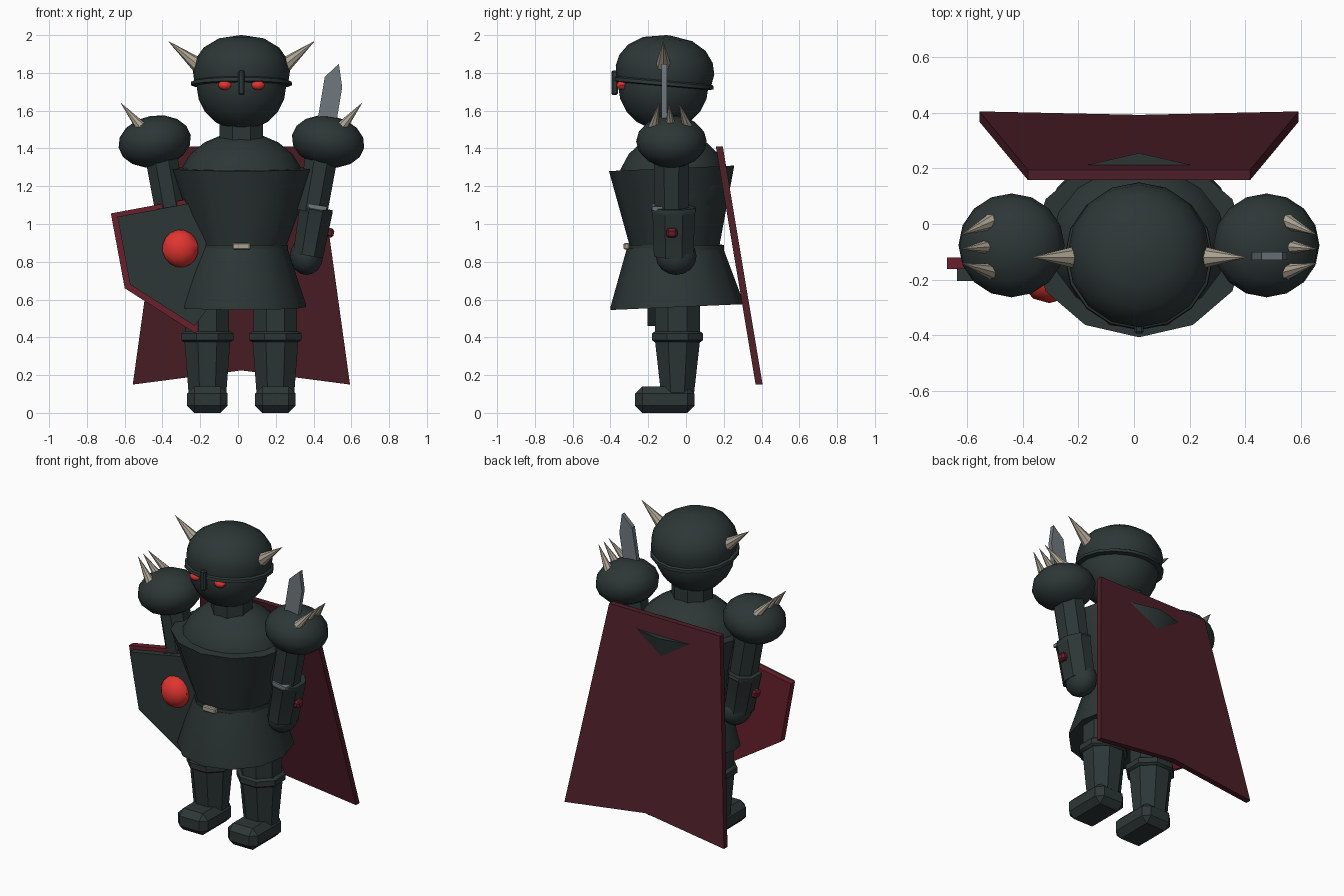
import bpy, bmesh, math
from mathutils import Vector

if "Cube" in bpy.data.objects:
    bpy.data.objects.remove(bpy.data.objects["Cube"])

CX = 0.018  # body centre line


def material(name, rgb):
    m = bpy.data.materials.new(name)
    m.use_nodes = True
    m.diffuse_color = (*rgb, 1)
    m.node_tree.nodes["Principled BSDF"].inputs["Base Color"].default_value = (*rgb, 1)
    return m


DARK = material("dark armour", (0.026, 0.037, 0.037))
CAPE = material("cape red", (0.075, 0.013, 0.021))
CRIMSON = material("shield red", (0.14, 0.014, 0.025))
RED = material("bright red", (0.75, 0.035, 0.03))
BONE = material("bone", (0.42, 0.37, 0.29))
STEEL = material("steel", (0.16, 0.19, 0.21))


def finish(bm, name, mat, loc=(0, 0, 0), rot=(0, 0, 0), angle=36):
    bmesh.ops.recalc_face_normals(bm, faces=bm.faces)
    mesh = bpy.data.meshes.new(name)
    bm.to_mesh(mesh)
    bm.free()
    mesh.materials.append(mat)
    ob = bpy.data.objects.new(name, mesh)
    ob.location, ob.rotation_euler = loc, rot
    bpy.context.collection.objects.link(ob)
    bpy.ops.object.select_all(action="DESELECT")
    ob.select_set(True)
    bpy.context.view_layer.objects.active = ob
    bpy.ops.object.shade_smooth_by_angle(angle=math.radians(angle))
    return ob


def lathe(name, rings, mat, loc, rot=(0, 0, 0), n=12, flat_front=False):
    """Loft through elliptical rings (z, rx, ry); flat_front turns a side forward."""
    bm = bmesh.new()
    phase = math.pi / n if flat_front else 0
    grow = 1 / math.cos(phase)
    loops = []
    for z, rx, ry in rings:
        loops.append([bm.verts.new((rx * grow * math.sin(a), -ry * grow * math.cos(a), z))
                      for a in (phase + math.tau * i / n for i in range(n))])
    for low, high in zip(loops, loops[1:]):
        for i in range(n):
            j = (i + 1) % n
            bm.faces.new((low[i], low[j], high[j], high[i]))
    bm.faces.new(loops[0])
    bm.faces.new(loops[-1])
    return finish(bm, name, mat, loc, rot)


def ball(name, size, mat, loc, rot=(0, 0, 0), seg=14, rings=8):
    bm = bmesh.new()
    bmesh.ops.create_uvsphere(bm, u_segments=seg, v_segments=rings, radius=1)
    bmesh.ops.scale(bm, vec=size, verts=bm.verts)
    return finish(bm, name, mat, loc, rot)


def box(name, size, mat, loc, rot=(0, 0, 0), bevel=0):
    bm = bmesh.new()
    bmesh.ops.create_cube(bm, size=1)
    bmesh.ops.scale(bm, vec=size, verts=bm.verts)
    if bevel:
        bmesh.ops.bevel(bm, geom=bm.edges[:], offset=bevel, segments=1, affect="EDGES")
    return finish(bm, name, mat, loc, rot, 20)


def spike(name, base, tip, radius):
    base, tip = Vector(base), Vector(tip)
    axis = tip - base
    bm = bmesh.new()
    bmesh.ops.create_cone(bm, cap_ends=True, segments=8, radius1=radius, radius2=0.001,
                          depth=axis.length)
    rot = axis.to_track_quat("Z", "Y").to_euler()
    return finish(bm, name, BONE, (base + tip) / 2, rot, 20)


def slab(name, outline, thickness, mat, loc, rot=(0, 0, 0), lean=0):
    """Extrude an x-z outline towards +y; lean moves lower points back."""
    bm = bmesh.new()
    front = bm.faces.new([bm.verts.new((x, -lean * z, z)) for x, z in outline])
    grown = bmesh.ops.extrude_face_region(bm, geom=[front])
    moved = [v for v in grown["geom"] if isinstance(v, bmesh.types.BMVert)]
    bmesh.ops.translate(bm, vec=(0, thickness, 0), verts=moved)
    return finish(bm, name, mat, loc, rot, 20)


# Torso
lathe("chest_plate", [(-0.21, 0.235, 0.235), (0.21, 0.388, 0.332)], DARK,
      (CX, -0.067, 1.085), (math.radians(2.5), 0, 0))
ball("shoulder_dome", (0.335, 0.295, 0.28), DARK, (CX, -0.065, 1.205), seg=16, rings=10)
lathe("skirt", [(-0.16, 0.343, 0.352), (-0.14, 0.34, 0.35), (0.16, 0.24, 0.252)], DARK,
      (CX, -0.055, 0.72), (math.radians(2.5), 0, 0))
lathe("belt", [(-0.015, 0.246, 0.255), (0.015, 0.246, 0.255)], DARK, (CX, -0.055, 0.875))
box("belt_buckle", (0.095, 0.03, 0.035), BONE, (CX, -0.315, 0.883), bevel=0.006)
lathe("neck", [(-0.06, 0.115, 0.115), (0.06, 0.115, 0.115)], DARK,
      (CX, -0.09, 1.5), n=8, flat_front=True)

# Head and helmet
ball("head", (0.238, 0.24, 0.24), DARK, (CX, -0.12, 1.735), seg=16, rings=10)
lathe("helmet", [(-0.005, 0.24, 0.24), (0, 0.268, 0.265), (0.018, 0.266, 0.263),
                 (0.025, 0.25, 0.252), (0.08, 0.258, 0.262), (0.14, 0.242, 0.248),
                 (0.2, 0.2, 0.205), (0.245, 0.125, 0.13), (0.265, 0.01, 0.01)],
      DARK, (CX, -0.118, 1.735), (math.radians(-5), 0, 0), n=16)
box("nose_guard", (0.034, 0.034, 0.13), DARK, (CX, -0.378, 1.748), bevel=0.008)

# Legs, arms and head details on both sides
for s, side in ((1, "left"), (-1, "right")):
    def at(x, y, z):
        return (CX + s * x, y, z)

    ball(side + "_eye", (0.037, 0.03, 0.026), RED, at(0.088, -0.338, 1.735), seg=10, rings=6)
    spike(side + "_horn", at(0.19, -0.12, 1.81), at(0.386, -0.12, 1.967), 0.05)

    # Leg
    leg = at(0.18, -0.045, 0)
    lathe(side + "_thigh", [(0.4, 0.115, 0.12), (0.65, 0.115, 0.12)], DARK, leg,
          n=8, flat_front=True)
    lathe(side + "_knee_band", [(0.375, 0.125, 0.122), (0.385, 0.138, 0.135),
                                (0.42, 0.138, 0.135), (0.43, 0.125, 0.122)],
          DARK, leg, n=8, flat_front=True)
    lathe(side + "_shin", [(0.08, 0.098, 0.085), (0.39, 0.122, 0.12)], DARK, leg,
          n=8, flat_front=True)
    box(side + "_boot", (0.215, 0.315, 0.14), DARK, at(0.18, -0.112, 0.07), bevel=0.038)

    # Arm
    tilt = (0, s * math.radians(10), 0)
    ball(side + "_pauldron", (0.194, 0.187, 0.137), DARK, at(0.459, -0.077, 1.437), tilt, seg=16)
    lathe(side + "_upper_arm", [(-0.18, 0.082, 0.09), (0.17, 0.085, 0.095)], DARK,
          at(0.404, -0.077, 1.24), tilt, n=8, flat_front=True)
    lathe(side + "_vambrace", [(-0.13, 0.08, 0.105), (0.1, 0.088, 0.112), (0.115, 0.09, 0.118),
                               (0.13, 0.086, 0.112)],
          DARK, at(0.375, -0.065, 0.96), tilt, n=8, flat_front=True)
    ball(side + "_hand", (0.088, 0.108, 0.1), DARK, at(0.345, -0.052, 0.83), seg=12)
    box(side + "_stud", (0.06, 0.058, 0.05), CRIMSON, at(0.46, -0.075, 0.955), tilt, 0.012)
    for i in (-1, 0, 1):
        spike(side + "_pauldron_spike", at(0.515, -0.08 + i * 0.095, 1.495),
              at(0.638, -0.09 + i * 0.052, 1.64), 0.034)

# Sword lying along the left arm
slab("sword_blade", [(-0.05, 0), (0.05, 0), (0.05, 0.62), (0.012, 0.74), (-0.05, 0.66)],
     0.028, STEEL, (0.4, -0.129, 1.12), (0, math.radians(9.5), 0))
box("sword_guard", (0.1, 0.07, 0.02), STEEL, (0.42, -0.145, 1.09), (0, math.radians(9.5), 0))

# Shield on the right arm
roll = (0, math.radians(-10.5), 0)
half = [(-0.328, 0.25), (-0.328, -0.153)]
outer = half + [(0, -0.46)] + [(-x, z) for x, z in reversed(half)]
inner = [(x * 0.905, z * 0.905) for x, z in outer]
slab("shield_back", outer, 0.042, CRIMSON, (-0.305, -0.162, 0.87), roll)
slab("shield_face", inner, 0.045, DARK, (-0.305, -0.205, 0.87), roll)
ball("shield_boss", (0.1, 0.085, 0.1), RED, (-0.305, -0.2, 0.87), roll, seg=10)

# Cape, leaning away from the back
slab("cape", [(-0.4, 0), (0.4, 0), (0.575, -1.26), (0, -1.185), (-0.575, -1.26)],
     0.037, CAPE, (0.018, 0.158, 1.41), lean=0.167)
